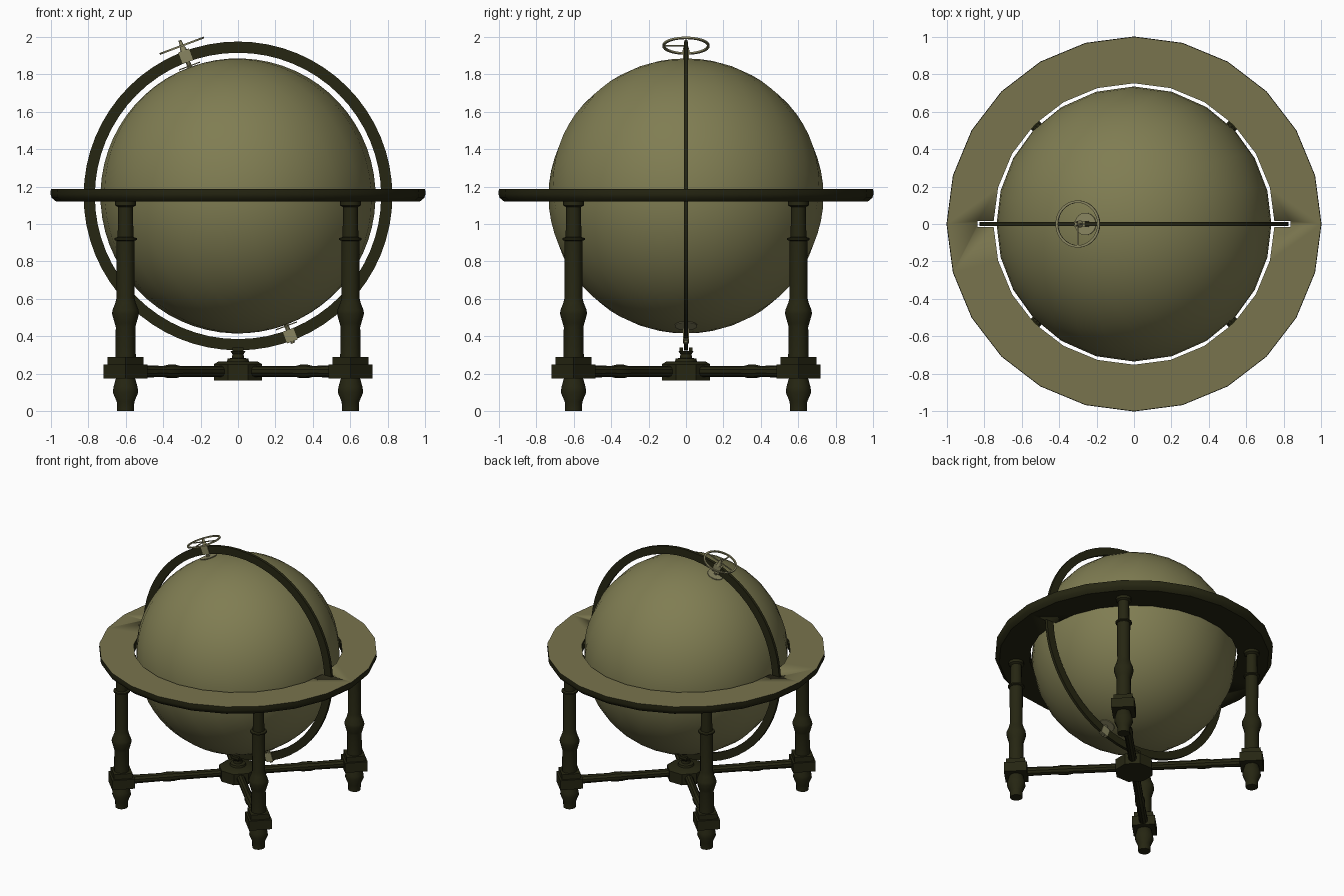
import bpy, bmesh, math
from mathutils import Matrix, Vector

if "Cube" in bpy.data.objects:
    bpy.data.objects.remove(bpy.data.objects["Cube"])

def material(name, rgb):
    m = bpy.data.materials.new(name)
    m.diffuse_color = (*rgb, 1)
    m.use_nodes = True
    m.node_tree.nodes["Principled BSDF"].inputs["Base Color"].default_value = m.diffuse_color
    return m

GLOBE = material("aged paper", (0.215, 0.205, 0.085))
HORIZON = material("horizon paper", (0.19, 0.175, 0.075))
WOOD = material("dark wood", (0.019, 0.019, 0.006))
BRASS = material("dull brass", (0.25, 0.235, 0.12))
I = Matrix.Identity(4)
CZ = 1.15                                   # height of the globe centre

def finish(name, bm, mat, M, angle=35):
    bmesh.ops.remove_doubles(bm, verts=bm.verts, dist=1e-5)
    bmesh.ops.recalc_face_normals(bm, faces=bm.faces)
    bm.transform(M)
    me = bpy.data.meshes.new(name)
    bm.to_mesh(me)
    bm.free()
    me.materials.append(mat)
    for p in me.polygons:
        p.use_smooth = True
    me.set_sharp_from_angle(angle=math.radians(angle))
    ob = bpy.data.objects.new(name, me)
    bpy.context.collection.objects.link(ob)
    return ob

def lathe(name, profile, seg, mat, M=I, closed=False):
    """Turn (radius, z) points about z; open profiles are capped on the axis."""
    if not closed:
        profile = [(0, profile[0][1])] + profile + [(0, profile[-1][1])]
    bm = bmesh.new()
    vs = [bm.verts.new((r, 0, z)) for r, z in profile]
    n = len(vs)
    es = [bm.edges.new((vs[i], vs[(i + 1) % n])) for i in range(n if closed else n - 1)]
    bmesh.ops.spin(bm, geom=vs + es, cent=(0, 0, 0), axis=(0, 0, 1),
                   angle=2 * math.pi, steps=seg, use_duplicate=False)
    return finish(name, bm, mat, M)

def rect(r0, r1, z0, z1):
    return [(r0, z0), (r1, z0), (r1, z1), (r0, z1)]

def box(name, size, centre, mat, M=I):
    bm = bmesh.new()
    bmesh.ops.create_cube(bm, size=1, matrix=Matrix.Translation(centre) @ Matrix.Diagonal((*size, 1)))
    return finish(name, bm, mat, M)

def rotz(a):
    return Matrix.Rotation(a, 4, 'Z')

# Globe on its tilted axis
tilt = Matrix.Translation((0, 0, CZ)) @ Matrix.Rotation(math.radians(-20.5), 4, 'Y')
bm = bmesh.new()
bmesh.ops.create_uvsphere(bm, u_segments=24, v_segments=32, radius=0.735)
finish("globe", bm, GLOBE, tilt)

# Meridian ring standing in the xz plane
upright = Matrix.Translation((0, 0, CZ)) @ Matrix.Rotation(math.pi / 2, 4, 'X')
lathe("meridian_ring", rect(0.765, 0.825, -0.011, 0.011), 64, WOOD, upright, True)

# Horizon ring with paper top and two slots for the meridian
horizon = lathe("horizon_ring", [(0.752, 1.12), (0.972, 1.12), (0.996, 1.14), (1.002, 1.16),
                                 (1.0, 1.188), (0.752, 1.188)], 24, WOOD, I, True)
horizon.data.materials.append(HORIZON)
for p in horizon.data.polygons:
    if p.normal.z > 0.9:
        p.material_index = 1
for s in (1, -1):
    cutter = box("slot_cutter", (0.11, 0.032, 0.2), (s * 0.78, 0, 1.15), WOOD)
    cutter.hide_render = True
    cutter.hide_viewport = False
    cutter.display_type = 'WIRE'
    mod = horizon.modifiers.new("slot", 'BOOLEAN')
    mod.operation = 'DIFFERENCE'
    mod.solver = 'EXACT'
    mod.object = cutter

# Pole fittings: dial, pin and clamp at both ends of the axis
for label, M in (("north", tilt), ("south", tilt @ Matrix.Rotation(math.pi, 4, 'X'))):
    lathe(label + "_dial", [(0.06, 0.738), (0.06, 0.744)], 20, BRASS, M)
    lathe(label + "_pin", [(0.012, 0.72), (0.012, 0.84)], 10, BRASS, M)
    box(label + "_clamp", (0.06, 0.03, 0.066), (0, 0, 0.797), BRASS, M)

# Hour wheel above the north pole
lathe("hour_wheel", rect(0.113, 0.126, 0.852, 0.862), 32, BRASS, tilt, True)
lathe("hour_spindle", [(0.02, 0.825), (0.01, 0.86), (0.008, 0.888)], 10, BRASS, tilt)
for k in (0, 2, 3):
    box("hour_spoke", (0.118, 0.008, 0.006), (0.059, 0, 0.857), BRASS, tilt @ rotz(k * math.pi / 2))

# Turned legs, blocks and stretchers on the diagonals
foot = [(0.045, 0), (0.047, 0.05), (0.068, 0.1), (0.064, 0.13), (0.05, 0.18)]
column = [(0.055, 0.285), (0.052, 0.45), (0.058, 0.47), (0.072, 0.52), (0.07, 0.54),
          (0.054, 0.58), (0.047, 0.61), (0.048, 0.91), (0.06, 0.915), (0.06, 0.925),
          (0.042, 0.93), (0.04, 1.09), (0.056, 1.1), (0.056, 1.125)]
rail = [(0.03, 0.08), (0.03, 0.44), (0.036, 0.47), (0.036, 0.53), (0.03, 0.56), (0.033, 0.8)]
for k in range(4):
    a = math.pi / 4 + k * math.pi / 2
    at = Matrix.Translation((0.85 * math.cos(a), 0.85 * math.sin(a), 0))
    lathe("foot", foot, 12, WOOD, at)
    lathe("leg_block", [(0.117, 0.175), (0.117, 0.25)], 4, WOOD, at)
    lathe("leg_block_cap", [(0.096, 0.25), (0.096, 0.29)], 4, WOOD, at)
    lathe("leg_column", column, 12, WOOD, at)
    lathe("stretcher", rail, 10, WOOD,
          Matrix.Translation((0, 0, 0.212)) @ rotz(a) @ Matrix.Rotation(math.pi / 2, 4, 'Y'))
    box("horizon_tab", (0.014, 0.06, 0.05), (0.748, 0, 1.155), WOOD, rotz(a))

# Central hub and forked cradle under the meridian
lathe("hub", [(0.14, 0.165), (0.14, 0.25), (0.115, 0.265)], 8, WOOD, rotz(math.pi / 8))
lathe("hub_neck", [(0.06, 0.262), (0.055, 0.28), (0.032, 0.285), (0.03, 0.305), (0.042, 0.322)],
      12, WOOD)
for s in (1, -1):
    box("cradle_cheek", (0.06, 0.02, 0.02), (0, s * 0.026, 0.33), WOOD)
